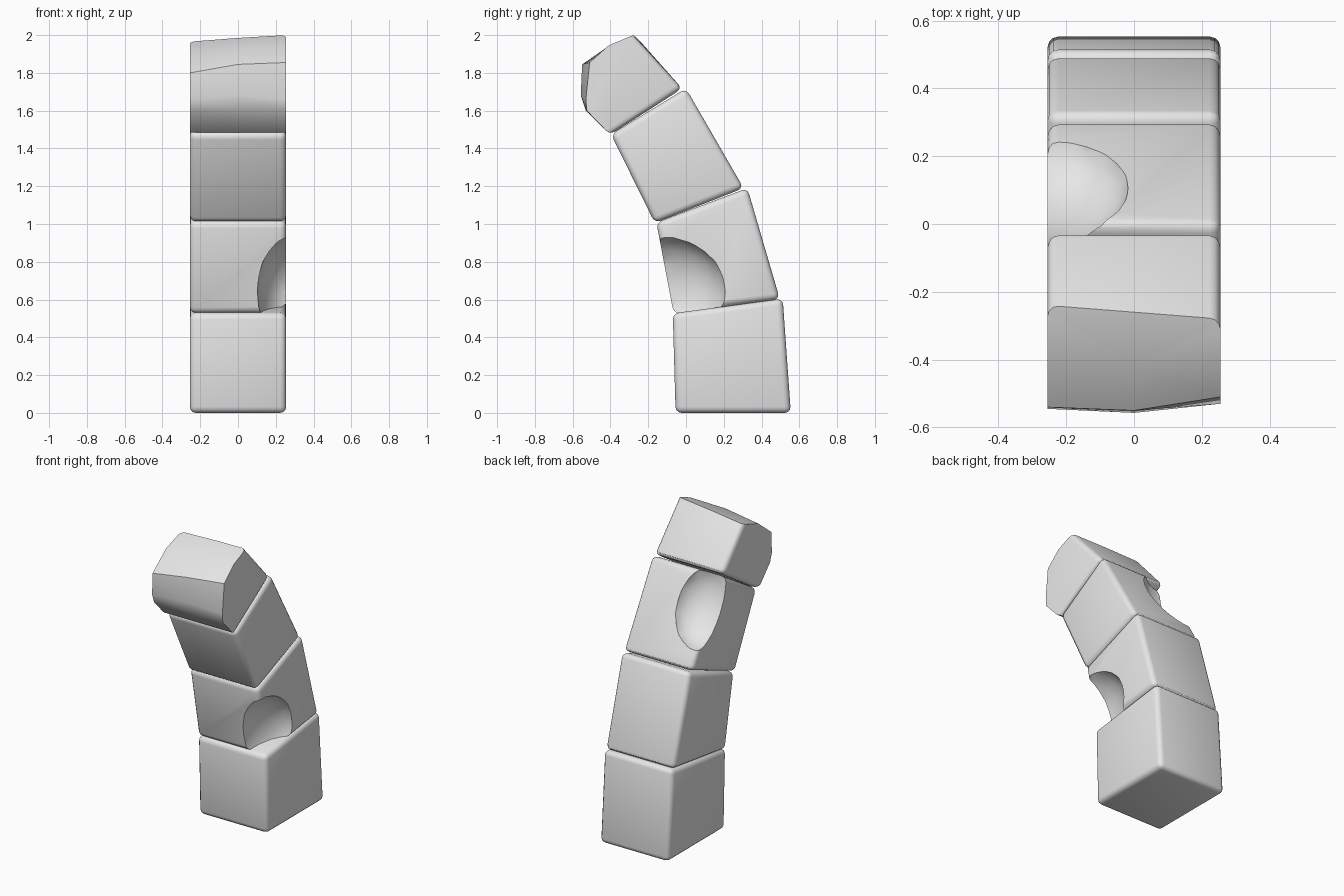
import bpy, bmesh, math
from mathutils import Matrix

cube = bpy.data.objects.get("Cube")
if cube:
    bpy.data.objects.remove(cube, do_unlink=True)

stone = bpy.data.materials.new("grey_stone")
stone.use_nodes = True
GREY = (0.8, 0.8, 0.8, 1.0)
stone.diffuse_color = GREY
stone.node_tree.nodes["Principled BSDF"].inputs["Base Color"].default_value = GREY

HALF = 0.255   # half width of the column
ROUND = 0.032  # edge rounding


def add_object(name, bm):
    mesh = bpy.data.meshes.new(name)
    bm.to_mesh(mesh)
    bm.free()
    ob = bpy.data.objects.new(name, mesh)
    bpy.context.collection.objects.link(ob)
    mesh.materials.append(stone)
    return ob


def loft(name, sections, sharp=()):
    """Join (y, z) profiles along x; profile points in 'sharp' keep hard edges."""
    bm = bmesh.new()
    rings, index = [], {}
    for i, profile in enumerate(sections):
        x = -HALF + 2 * HALF * i / (len(sections) - 1)
        ring = [bm.verts.new((x, y, z)) for y, z in profile]
        index.update({v: k for k, v in enumerate(ring)})
        rings.append(ring)
    n = len(rings[0])
    for a, b in zip(rings, rings[1:]):
        for k in range(n):
            bm.faces.new((a[k], a[(k + 1) % n], b[(k + 1) % n], b[k]))
    bm.faces.new(rings[0])
    bm.faces.new(rings[-1])
    bmesh.ops.recalc_face_normals(bm, faces=bm.faces)
    soft = [e for e in bm.edges
            if e.calc_face_angle(0) > 0.5
            and not all(index[v] in sharp for v in e.verts)
            and not any(index[v] in sharp[1:] for v in e.verts)]
    bmesh.ops.bevel(bm, geom=soft, offset=ROUND, offset_type='OFFSET',
                    segments=3, profile=0.5, affect='EDGES', clamp_overlap=True)
    return add_object(name, bm)


def chip(block, centre, radii, tilt=0.0):
    """Scoop a worn hollow out of a block with an ellipsoid."""
    bm = bmesh.new()
    bmesh.ops.create_icosphere(bm, subdivisions=3, radius=1)
    bm.transform(Matrix.Translation(centre) @ Matrix.Rotation(tilt, 4, 'X')
                 @ Matrix.Diagonal((*radii, 1)))
    cutter = add_object("chip_cutter", bm)
    cutter.hide_render = True
    mod = block.modifiers.new("chip", 'BOOLEAN')
    mod.operation = 'DIFFERENCE'
    mod.solver = 'EXACT'
    mod.object = cutter
    bpy.context.view_layer.objects.active = block
    bpy.ops.object.modifier_apply(modifier=mod.name)
    bpy.data.objects.remove(cutter, do_unlink=True)


# Three rounded blocks, each leaning further forward
base = loft("base_block", [[(-0.055, 0), (0.555, 0), (0.512, 0.605), (-0.07, 0.527)]] * 2)
lower = loft("lower_block", [[(-0.065, 0.525), (0.497, 0.602), (0.325, 1.19), (-0.157, 1.008)]] * 2)
upper = loft("upper_block", [[(-0.165, 1.005), (0.305, 1.19), (0.0, 1.718), (-0.397, 1.475)]] * 2)

# Top block with a rough, broken front and crown
left_cut = [(-0.02, 1.717), (-0.24, 1.965), (-0.40, 1.91), (-0.54, 1.80),
            (-0.545, 1.66), (-0.525, 1.60), (-0.402, 1.472)]
mid_cut = [(-0.02, 1.717), (-0.26, 1.985), (-0.42, 1.935), (-0.55, 1.845),
           (-0.557, 1.68), (-0.53, 1.60), (-0.402, 1.472)]
right_cut = [(-0.02, 1.717), (-0.28, 2.0), (-0.41, 1.945), (-0.51, 1.855),
             (-0.53, 1.66), (-0.525, 1.60), (-0.402, 1.472)]
top = loft("top_block", [left_cut, mid_cut, right_cut], sharp=(1, 2, 3, 4, 5))

# Worn hollows: lower block's front corner, upper block's back edge
chip(lower, (0.30, -0.12, 0.64), (0.20, 0.34, 0.30))
chip(upper, (-0.24, 0.135, 1.55), (0.23, 0.16, 0.28), math.radians(30))

# Smooth shading with hard creases kept
bpy.ops.object.select_all(action='DESELECT')
for ob in (base, lower, upper, top):
    ob.select_set(True)
bpy.context.view_layer.objects.active = base
bpy.ops.object.shade_smooth_by_angle(angle=math.radians(32))
